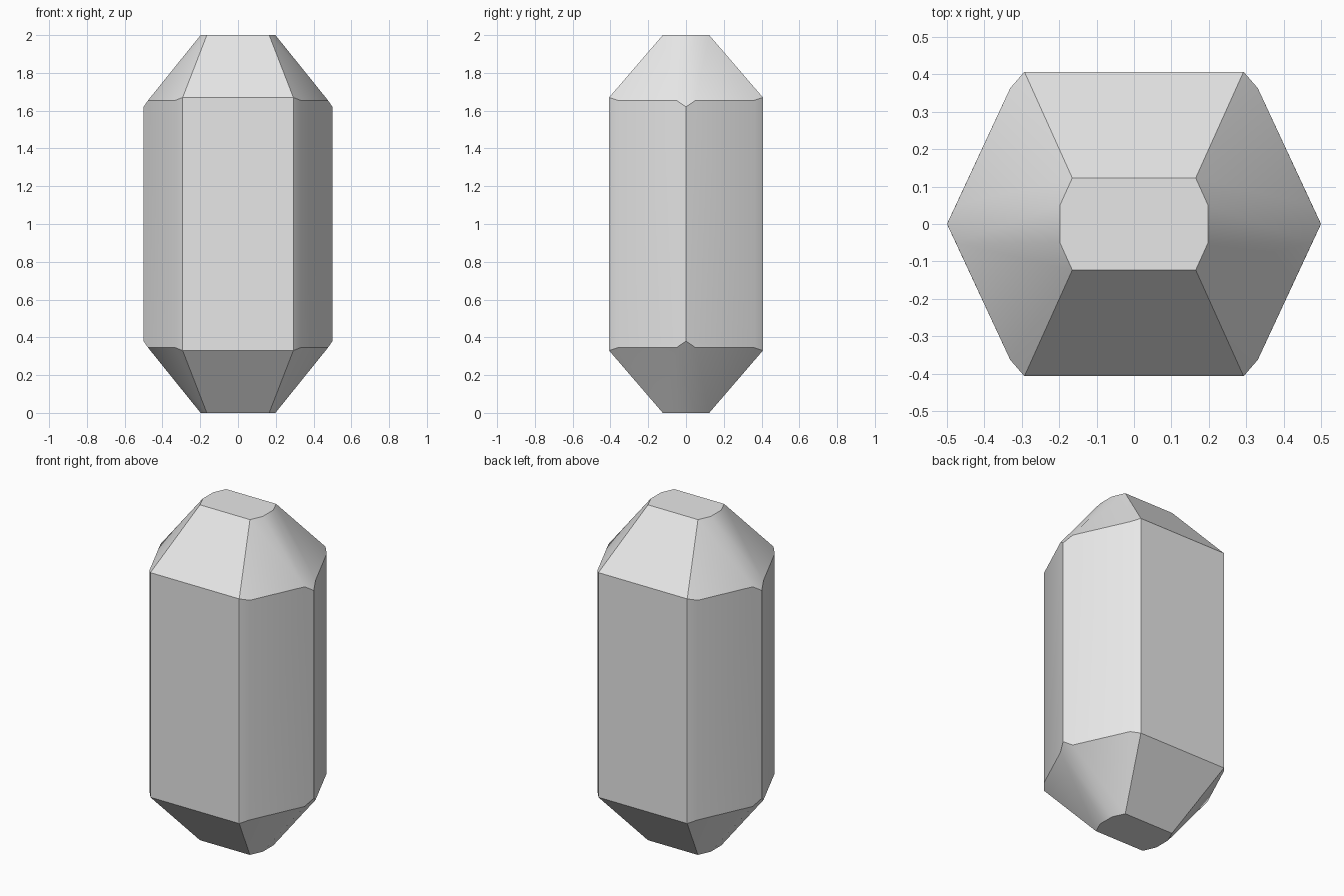
import bpy, bmesh, math

cube = bpy.data.objects.get("Cube")
if cube:
    bpy.data.objects.remove(cube)

mat = bpy.data.materials.new("light_grey")
mat.use_nodes = True
grey = (0.8, 0.8, 0.8, 1)
mat.diffuse_color = grey
next(n for n in mat.node_tree.nodes if n.type == 'BSDF_PRINCIPLED').inputs["Base Color"].default_value = grey

# One quarter of the crystal's points, named by position (+x, +y, top)
POINTS = {
    "tip_corner": (0.165, 0.123, 2.0),
    "tip_side": (0.198, 0.05, 2.0),
    "broad": (0.293, 0.407, 1.67),
    "bevel": (0.331, 0.363, 1.655),
    "rim": (0.476, 0.051, 1.655),
    "edge": (0.5, 0.0, 1.62),
}

bm = bmesh.new()
verts = {}


def vert(name, sx, sy, top):
    x, y, z = POINTS[name]
    key = (name, sx, sy if y else 0, top)
    if key not in verts:
        verts[key] = bm.verts.new((sx * x, sy * y, z if top else 2 - z))
    return verts[key]


def face(*corners):
    bm.faces.new([vert(*c) for c in corners])


SIGNS = (1, -1)
for top in (True, False):
    # Flat tip
    tip = []
    for sx, sy in ((1, 1), (-1, 1), (-1, -1), (1, -1)):
        names = ("tip_side", "tip_corner") if sx * sy > 0 else ("tip_corner", "tip_side")
        tip += [(n, sx, sy, top) for n in names]
    face(*tip)
    # Broad slopes, front and back
    for sy in SIGNS:
        face(("tip_corner", -1, sy, top), ("tip_corner", 1, sy, top),
             ("broad", 1, sy, top), ("broad", -1, sy, top))
    for sx in SIGNS:
        # Narrow slope running down to the side edge
        face(("tip_side", sx, -1, top), ("tip_side", sx, 1, top), ("rim", sx, 1, top),
             ("edge", sx, 1, top), ("rim", sx, -1, top))
        for sy in SIGNS:
            # Oblique slope and its corner sliver
            face(*[(n, sx, sy, top) for n in ("tip_corner", "tip_side", "rim", "bevel")])
            face(*[(n, sx, sy, top) for n in ("tip_corner", "bevel", "broad")])

# Upright walls: broad, bevelled corner, oblique
for sy in SIGNS:
    face(("broad", -1, sy, True), ("broad", 1, sy, True),
         ("broad", 1, sy, False), ("broad", -1, sy, False))
    for sx in SIGNS:
        for names in (("broad", "bevel"), ("bevel", "rim", "edge")):
            face(*[(n, sx, sy, True) for n in names],
                 *[(n, sx, sy, False) for n in reversed(names)])

bmesh.ops.recalc_face_normals(bm, faces=bm.faces)
mesh = bpy.data.meshes.new("crystal")
bm.to_mesh(mesh)
bm.free()
mesh.materials.append(mat)
crystal = bpy.data.objects.new("crystal", mesh)
bpy.context.collection.objects.link(crystal)

# Soft shading over the shallow bevels, crisp main facets
bpy.ops.object.select_all(action='DESELECT')
crystal.select_set(True)
bpy.context.view_layer.objects.active = crystal
bpy.ops.object.shade_smooth_by_angle(angle=math.radians(30))
